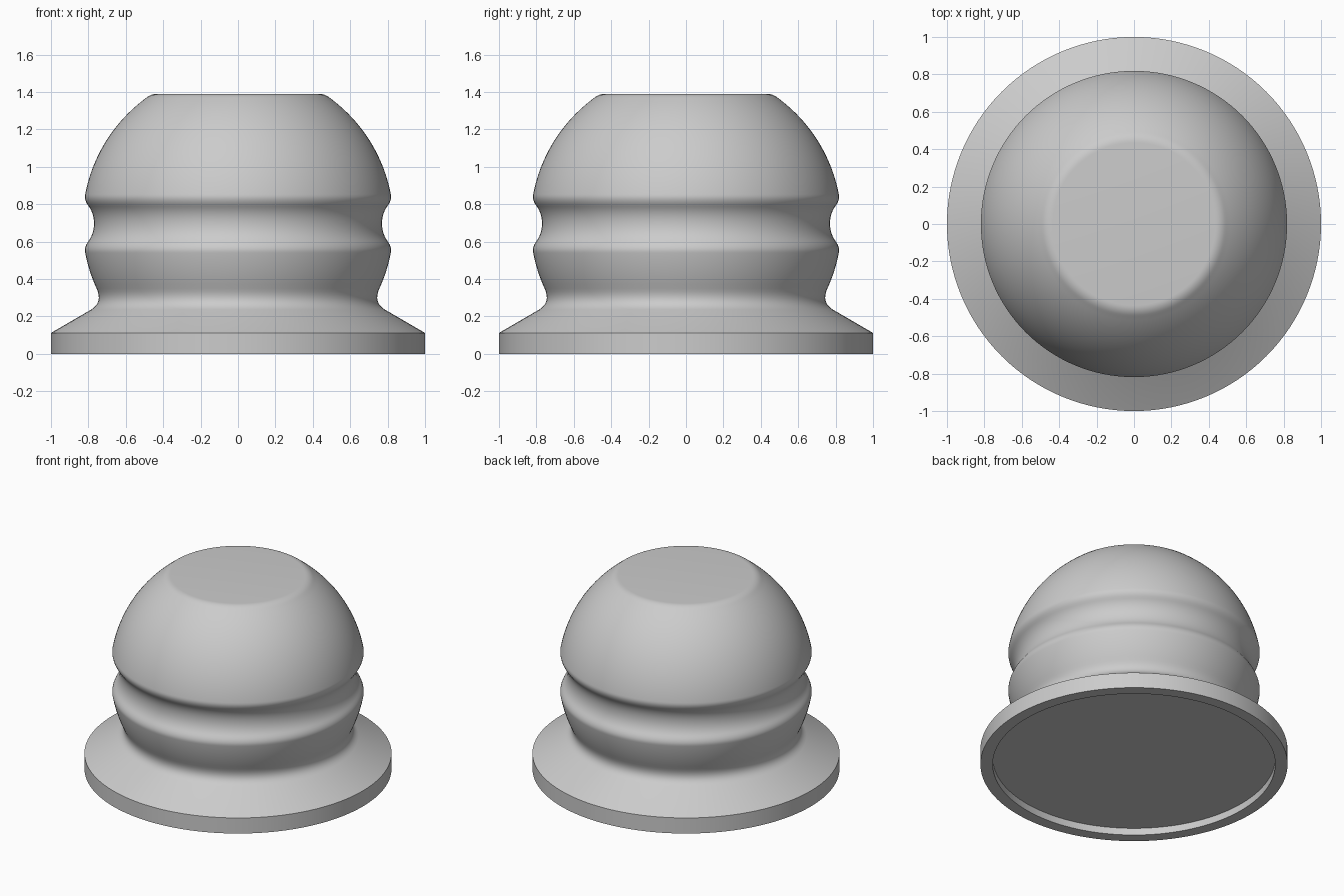
import bpy, bmesh, math
from math import sin, cos, tau, sqrt

cube = bpy.data.objects.get("Cube")
if cube:
    bpy.data.objects.remove(cube)

mat = bpy.data.materials.new("light grey")
mat.use_nodes = True
grey = (0.6, 0.6, 0.6, 1)
mat.diffuse_color = grey
mat.node_tree.nodes["Principled BSDF"].inputs["Base Color"].default_value = grey

CENTRE, RADIUS = 0.697, 0.832


def ball(z):
    """Point on the spherical body at height z."""
    return (sqrt(RADIUS ** 2 - (z - CENTRE) ** 2), z)


def ball_arc(z0, z1, n):
    a0, a1 = (math.asin((z - CENTRE) / RADIUS) for z in (z0, z1))
    angles = [a0 + (a1 - a0) * i / n for i in range(n + 1)]
    return [(RADIUS * cos(a), CENTRE + RADIUS * sin(a)) for a in angles]


def fillet(p0, ctrl, p1, n=8):
    """Rounded corner between p0 and p1, end points left out."""
    ts = [i / n for i in range(1, n)]
    return [tuple((1 - t) ** 2 * a + 2 * t * (1 - t) * b + t * t * c
                  for a, b, c in zip(p0, ctrl, p1)) for t in ts]


def lathe(name, profile, sides=128):
    bm = bmesh.new()
    rings = []
    for r, z in profile:
        if r == 0:
            rings.append([bm.verts.new((0, 0, z))] * sides)
        else:
            rings.append([bm.verts.new((r * cos(tau * i / sides), r * sin(tau * i / sides), z))
                          for i in range(sides)])
    for lo, hi in zip(rings, rings[1:]):
        for i in range(sides):
            j = (i + 1) % sides
            bm.faces.new(list(dict.fromkeys((lo[i], lo[j], hi[j], hi[i]))))
    bmesh.ops.recalc_face_normals(bm, faces=bm.faces)
    mesh = bpy.data.meshes.new(name)
    bm.to_mesh(mesh)
    bm.free()
    mesh.materials.append(mat)
    obj = bpy.data.objects.new(name, mesh)
    bpy.context.collection.objects.link(obj)
    bpy.ops.object.select_all(action="DESELECT")
    obj.select_set(True)
    bpy.context.view_layer.objects.active = obj
    bpy.ops.object.shade_smooth_by_angle(angle=math.radians(30))
    return obj


# Flanged foot with a shallow recess underneath
foot_end = (0.785, 0.237)
profile = [(0, 0.05), (0.92, 0.05), (0.92, 0), (1, 0), (1, 0.112), foot_end]

# Rounded neck into the lower part of the ball
profile += fillet(foot_end, (0.722, 0.276), ball(0.35))
profile += ball_arc(0.35, 0.54, 8)

# Groove around the middle, mirrored about the ball's centre
flank = (0.798, 0.605)
half = fillet(ball(0.54), (0.825, 0.57), flank, 6) + [flank]
half += fillet(flank, (0.77, 0.645), (0.77, CENTRE), 8)
profile += half + [(0.77, CENTRE)]
profile += [(r, 2 * CENTRE - z) for r, z in reversed(half)]

# Dome and flat top with a rounded rim
rim = ball(1.365)
profile += ball_arc(2 * CENTRE - 0.54, 1.365, 24)
profile += fillet(rim, (0.468, 1.39), (0.435, 1.39), 6)
profile += [(0.435, 1.39), (0, 1.39)]

lathe("knob", profile)
